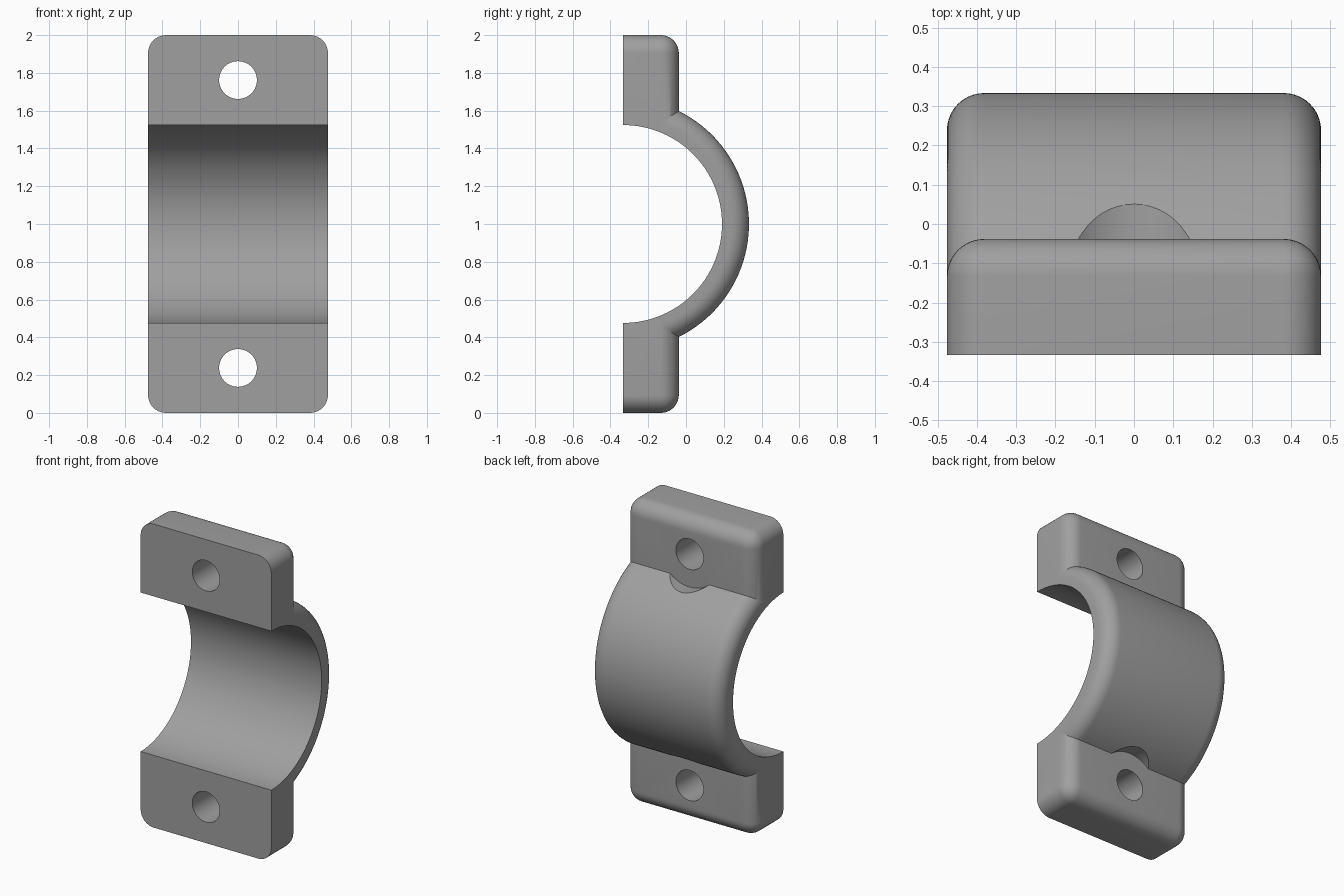
import bpy, bmesh, math
from mathutils import Matrix

if "Cube" in bpy.data.objects:
    bpy.data.objects.remove(bpy.data.objects["Cube"])

U = 2 / 42                       # modelling unit
HALF_W = 10 * U                  # half width along x
FRONT = -1 / 3                   # flat mating face
EAR_BACK = -0.038                # back face of the ears
BORE_R, OUTER_R, FILLET = 11 * U, 14 * U, 2 * U
HOLE_R, SEAT_R = 0.1, 0.217
HOLE_Z = (5 * U, 2 - 5 * U)

grey = bpy.data.materials.new("mid grey")
grey.diffuse_color = (0.35, 0.35, 0.35, 1)
grey.use_nodes = True
grey.node_tree.nodes["Principled BSDF"].inputs["Base Color"].default_value = grey.diffuse_color


def to_object(bm, name):
    bmesh.ops.recalc_face_normals(bm, faces=bm.faces)
    mesh = bpy.data.meshes.new(name)
    bm.to_mesh(mesh)
    bm.free()
    mesh.materials.append(grey)
    ob = bpy.data.objects.new(name, mesh)
    bpy.context.collection.objects.link(ob)
    return ob


def cylinder(name, radius, length, centre, axis, sides):
    bm = bmesh.new()
    turn = Matrix.Rotation(math.pi / 2, 4, 'Y' if axis == 'X' else 'X')
    bmesh.ops.create_cone(bm, cap_ends=True, segments=sides, radius1=radius,
                          radius2=radius, depth=length,
                          matrix=Matrix.Translation(centre) @ turn)
    return to_object(bm, name)


def boolean(target, tool, operation):
    tool.hide_render = True
    mod = target.modifiers.new(operation, 'BOOLEAN')
    mod.operation, mod.solver, mod.object = operation, 'EXACT', tool
    bpy.context.view_layer.objects.active = target
    bpy.ops.object.modifier_apply(modifier=mod.name)
    bpy.data.objects.remove(tool)


# ear block: rounded on every edge except the front rim
bm = bmesh.new()
depth = EAR_BACK - FRONT
bmesh.ops.create_cube(bm, size=1, matrix=Matrix.Translation(
    (0, (FRONT + EAR_BACK) / 2, 1)) @ Matrix.Diagonal((2 * HALF_W, depth, 2, 1)))
rim = [e for e in bm.edges if any(v.co.y > FRONT + 0.01 for v in e.verts)]
bmesh.ops.bevel(bm, geom=rim, offset=FILLET, offset_type='OFFSET',
                segments=10, profile=0.5, affect='EDGES')
clamp = to_object(bm, "clamp_half")

# arched band: cross-section with rounded outer corners, swept round the x axis
corner = [(HALF_W - FILLET + FILLET * math.cos(a), OUTER_R - FILLET + FILLET * math.sin(a))
          for a in (math.pi / 2 * i / 10 for i in range(11))]
section = [(HALF_W, 0.4)] + corner
section += [(-x, r) for x, r in reversed(section)]
STEPS = 96
bm = bmesh.new()
rings = []
for i in range(STEPS + 1):
    a = math.radians(-85 + 170 * i / STEPS)
    rings.append([bm.verts.new((x, FRONT + r * math.cos(a), 1 + r * math.sin(a)))
                  for x, r in section])
n = len(section)
for a, b in zip(rings, rings[1:]):
    for j in range(n):
        k = (j + 1) % n
        bm.faces.new((a[j], a[k], b[k], b[j]))
bm.faces.new(rings[0])
bm.faces.new(rings[-1])
band = to_object(bm, "band")

# bolt head clearance in the band, then join, bore and drill
for z in HOLE_Z:
    boolean(band, cylinder("seat_cutter", SEAT_R, 1, (0, 0.44, z), 'Y', 64), 'DIFFERENCE')
boolean(clamp, band, 'UNION')
boolean(clamp, cylinder("bore_cutter", BORE_R, 2, (0, FRONT, 1), 'X', 192), 'DIFFERENCE')
for z in HOLE_Z:
    boolean(clamp, cylinder("hole_cutter", HOLE_R, 2, (0, 0, z), 'Y', 64), 'DIFFERENCE')

bpy.ops.object.select_all(action='DESELECT')
clamp.select_set(True)
bpy.context.view_layer.objects.active = clamp
bpy.ops.object.shade_smooth_by_angle(angle=math.radians(30))
